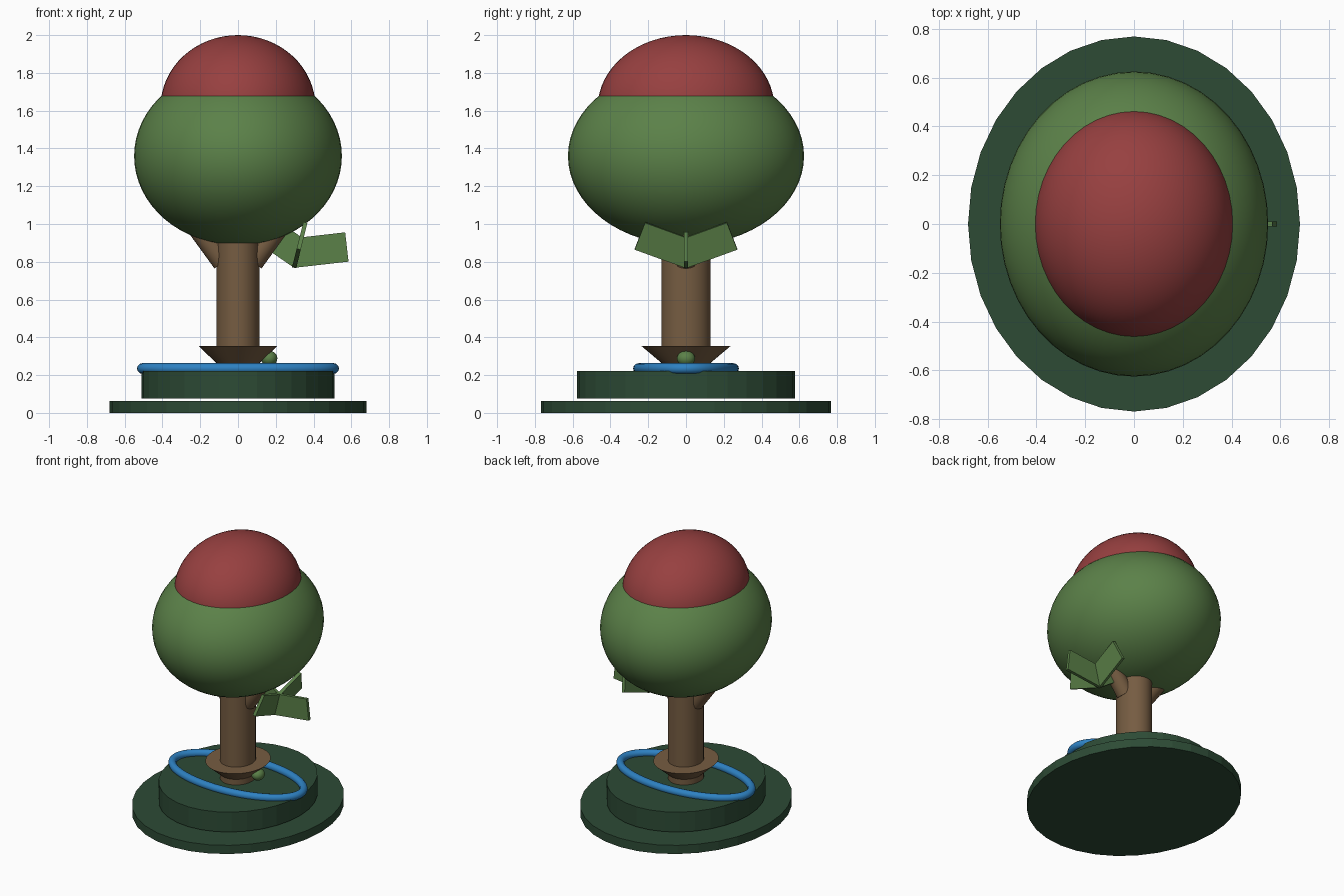
import bpy, math
from mathutils import Matrix, Vector

if "Cube" in bpy.data.objects:
    bpy.data.objects.remove(bpy.data.objects["Cube"])


def material(name, rgb):
    m = bpy.data.materials.new(name)
    m.diffuse_color = (*rgb, 1)
    m.use_nodes = True
    m.node_tree.nodes["Principled BSDF"].inputs["Base Color"].default_value = m.diffuse_color
    return m


DARK_GREEN = material("dark green", (0.026, 0.070, 0.036))
GREEN = material("leaf green", (0.105, 0.220, 0.066))
RED = material("red", (0.310, 0.051, 0.051))
BROWN = material("brown", (0.180, 0.108, 0.054))
BLUE = material("blue", (0.027, 0.220, 0.540))


def finish(name, mat, smooth=True):
    ob = bpy.context.object
    ob.name = name
    ob.data.materials.append(mat)
    if smooth:
        bpy.ops.object.shade_smooth_by_angle(angle=math.radians(35))
    return ob


def cone(name, mat, r_bottom, r_top, z0, z1, y_scale=1.13, sides=32, smooth=True):
    bpy.ops.mesh.primitive_cone_add(vertices=sides, radius1=r_bottom, radius2=r_top,
                                    depth=z1 - z0, location=(0, 0, (z0 + z1) / 2))
    ob = finish(name, mat, smooth)
    ob.scale = (1, y_scale, 1)
    return ob


def ellipsoid(name, mat, centre, radii):
    bpy.ops.mesh.primitive_uv_sphere_add(segments=48, ring_count=32, radius=1, location=centre)
    ob = finish(name, mat)
    ob.scale = radii
    return ob


# Stepped base
cone("base_lower", DARK_GREEN, 0.68, 0.68, 0, 0.064, smooth=False)
cone("base_upper", DARK_GREEN, 0.51, 0.51, 0.076, 0.223, smooth=False)

# Oval ring lying on the base
bpy.ops.mesh.primitive_torus_add(major_radius=1, minor_radius=0.028, major_segments=64,
                                 minor_segments=12, location=(0, 0, 0.235))
ring = finish("ring", BLUE)
for v in ring.data.vertices:
    a = math.atan2(v.co.y, v.co.x)
    offset = math.hypot(v.co.x, v.co.y) - 1
    v.co.x = (0.507 + offset) * math.cos(a)
    v.co.y = (0.252 + offset) * math.sin(a)

# Trunk with flared collar
cone("trunk", BROWN, 0.115, 0.115, 0.2, 1.0)
cone("trunk_collar", BROWN, 0.105, 0.21, 0.255, 0.355)

# Pair of branches rising into the crown
for side, label in ((-1, "left"), (1, "right")):
    start = Vector((side * 0.076, 0, 0.80))
    direction = Vector((side * 0.59, 0, 0.81)).normalized()
    bpy.ops.mesh.primitive_cylinder_add(vertices=24, radius=0.06, depth=0.4,
                                        location=start + direction * 0.2)
    branch = finish("branch_" + label, BROWN)
    branch.rotation_euler = (0, math.atan2(direction.x, direction.z), 0)

# Crown, cap and small bud
ellipsoid("crown", GREEN, (0, 0, 1.36), (0.55, 0.625, 0.472))
ellipsoid("cap", RED, (0, 0, 1.62), (0.41, 0.467, 0.38))
ellipsoid("bud", GREEN, (0.165, 0, 0.288), (0.043, 0.048, 0.041))

# Four leaf plates in a tilted cross at the right branch
for i in range(4):
    bpy.ops.mesh.primitive_cube_add(size=1)
    leaf = finish("leaf_%d" % (i + 1), GREEN, smooth=False)
    leaf.data.transform(
        Matrix.Translation((0.297, 0, 0.768))
        @ Matrix.Rotation(math.radians(14), 4, 'Y')
        @ Matrix.Rotation(math.pi / 2 * i, 4, 'Z')
        @ Matrix.Rotation(math.radians(-20.5), 4, 'Y')
        @ Matrix.Translation((0.145, 0, 0.078))
        @ Matrix.Diagonal((0.29, 0.022, 0.156, 1)))
